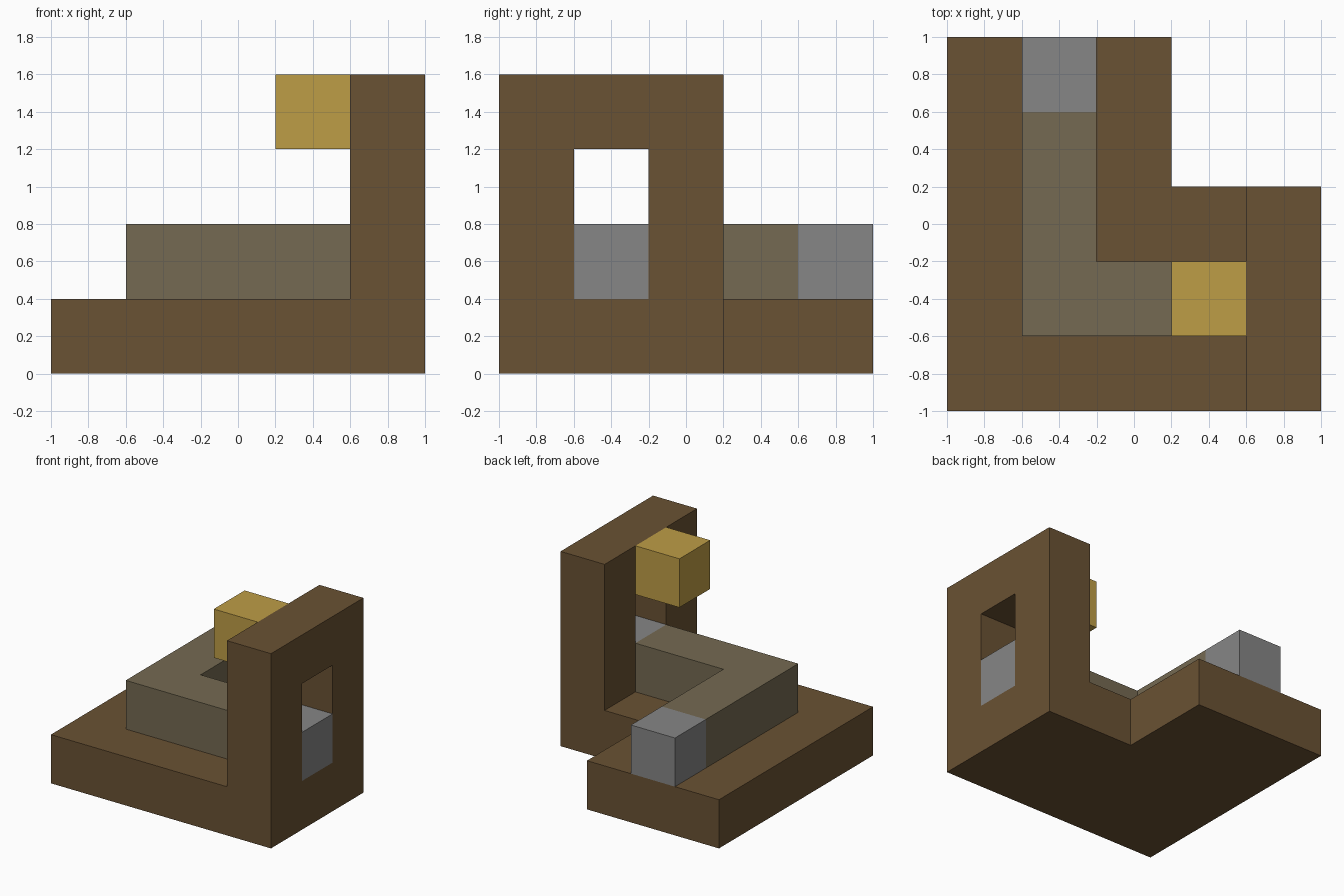
import bpy
import bmesh

cube = bpy.data.objects.get("Cube")
if cube:
    bpy.data.objects.remove(cube, do_unlink=True)


def make_material(name, rgb):
    mat = bpy.data.materials.new(name)
    mat.use_nodes = True
    color = (*rgb, 1)
    mat.diffuse_color = color
    mat.node_tree.nodes["Principled BSDF"].inputs["Base Color"].default_value = color
    return mat


brown = make_material("brown", (0.144, 0.084, 0.033))
taupe = make_material("taupe", (0.178, 0.144, 0.084))
grey = make_material("grey", (0.238, 0.238, 0.238))
gold = make_material("gold", (0.515, 0.337, 0.061))


def finish(name, bm, mat):
    bmesh.ops.recalc_face_normals(bm, faces=bm.faces)
    mesh = bpy.data.meshes.new(name)
    bm.to_mesh(mesh)
    bm.free()
    mesh.materials.append(mat)
    obj = bpy.data.objects.new(name, mesh)
    bpy.context.collection.objects.link(obj)
    return obj


def slab(name, outline, z0, z1, mat):
    """Extrude a plan outline from z0 up to z1."""
    bm = bmesh.new()
    face = bm.faces.new([bm.verts.new((x, y, z0)) for x, y in outline])
    top = bmesh.ops.extrude_face_region(bm, geom=[face], use_keep_orig=True)["geom"]
    verts = [v for v in top if isinstance(v, bmesh.types.BMVert)]
    bmesh.ops.translate(bm, verts=verts, vec=(0, 0, z1 - z0))
    return finish(name, bm, mat)


def block(name, x, y, z, mat, size=0.4):
    """Cube given by its lowest corner."""
    outline = [(x, y), (x + size, y), (x + size, y + size), (x, y + size)]
    return slab(name, outline, z, z + size, mat)


def rectangle(y0, y1, z0, z1):
    return [(y0, z0), (y1, z0), (y1, z1), (y0, z1)]


def window_wall(name, outer, inner, x0, x1, mat):
    """Upright wall with a rectangular opening through x."""
    bm = bmesh.new()
    rings = [[bm.verts.new((x, y, z)) for y, z in loop]
             for x, loop in ((x0, outer), (x1, outer), (x1, inner), (x0, inner))]
    for a, b in zip(rings, rings[1:] + rings[:1]):
        for i in range(4):
            j = (i + 1) % 4
            bm.faces.new((a[i], a[j], b[j], b[i]))
    return finish(name, bm, mat)


# L-shaped floor and the wall with its opening
slab("base", [(-1, -1), (0.6, -1), (0.6, 0.2), (0.2, 0.2), (0.2, 1), (-1, 1)],
     0, 0.4, brown)
window_wall("wall", rectangle(-1, 0.2, 0, 1.6), rectangle(-0.6, -0.2, 0.4, 1.2),
            0.6, 1, brown)

# Raised path with a block at each end
slab("path", [(-0.6, -0.6), (0.6, -0.6), (0.6, -0.2), (-0.2, -0.2),
              (-0.2, 0.6), (-0.6, 0.6)], 0.4, 0.8, taupe)
block("back_end", -0.6, 0.6, 0.4, grey)
block("opening_end", 0.6, -0.6, 0.4, grey)

# Block fixed high on the inside of the wall
block("high_block", 0.2, -0.6, 1.2, gold)
